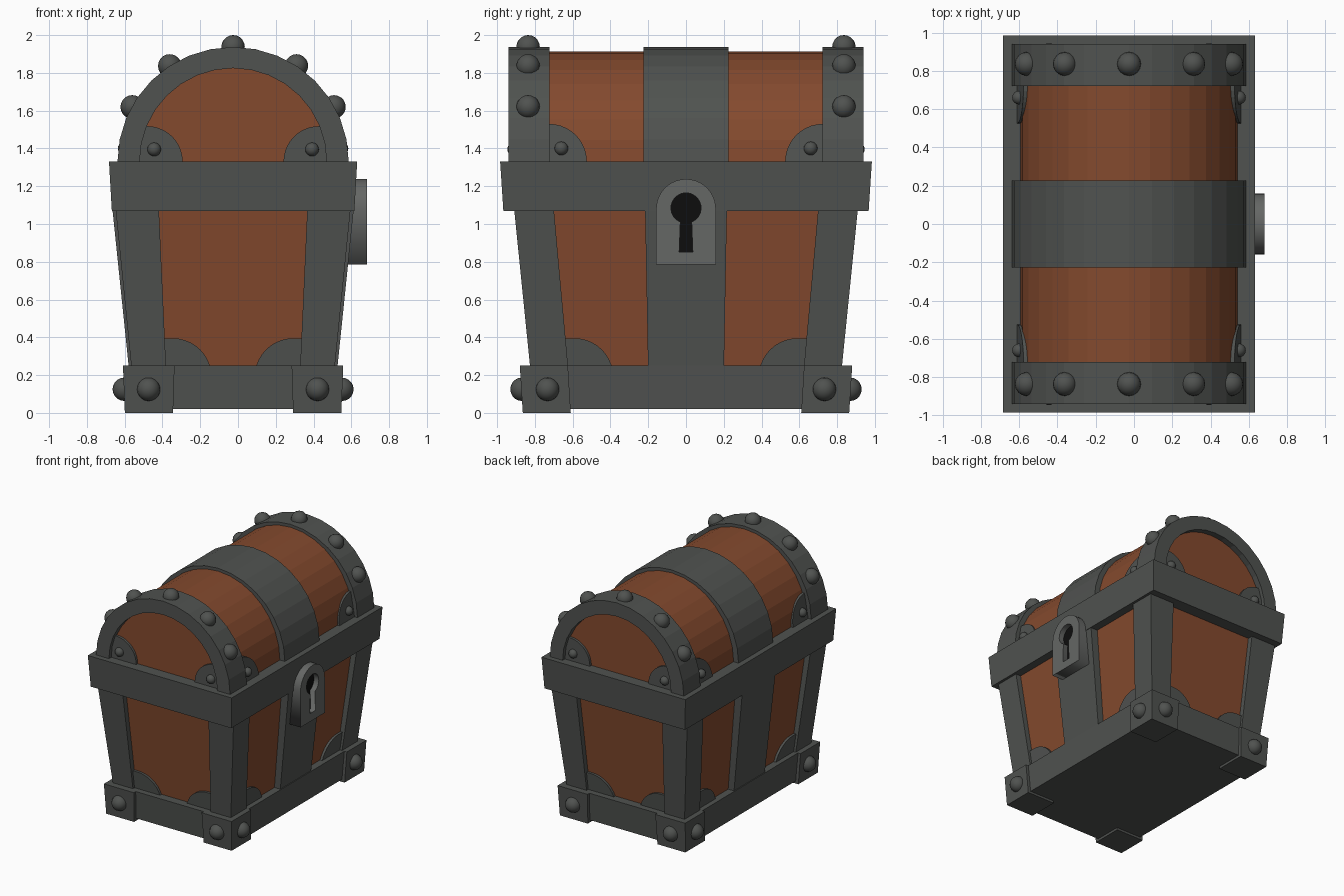
import bpy, bmesh
from math import sin, cos, pi, radians, atan2

if "Cube" in bpy.data.objects:
    bpy.data.objects.remove(bpy.data.objects["Cube"])

CX = -0.026  # chest centre in x (the lock sticks out on +x)


def material(name, col):
    m = bpy.data.materials.new(name)
    m.diffuse_color = (*col, 1)
    m.use_nodes = True
    m.node_tree.nodes["Principled BSDF"].inputs["Base Color"].default_value = m.diffuse_color
    return m


IRON = material("iron", (0.08, 0.085, 0.08))
STEEL = material("lock_steel", (0.13, 0.135, 0.13))
WOOD = material("wood", (0.23, 0.068, 0.027))
BLACK = material("keyhole_black", (0.004, 0.004, 0.004))


def finish(name, bm, mat, smooth=False):
    bmesh.ops.recalc_face_normals(bm, faces=bm.faces)
    for f in bm.faces:
        f.smooth = smooth
    me = bpy.data.meshes.new(name)
    bm.to_mesh(me)
    bm.free()
    me.materials.append(mat)
    ob = bpy.data.objects.new(name, me)
    ob.location.x = CX
    bpy.context.collection.objects.link(ob)
    return ob


def frustum(name, z0, low, z1, high, mat=IRON):
    """Tapered box; low and high are (xa, xb, ya, yb) rectangles."""
    bm = bmesh.new()
    for z, (xa, xb, ya, yb) in ((z0, low), (z1, high)):
        for x in (xa, xb):
            for y in (ya, yb):
                bm.verts.new((x, y, z))
    bmesh.ops.convex_hull(bm, input=bm.verts[:])
    bmesh.ops.dissolve_limit(bm, angle_limit=0.01, verts=bm.verts[:], edges=bm.edges[:])
    return finish(name, bm, mat)


def centred(x, y):
    return (-x, x, -y, y)


def prism(name, pts, place, d0, d1, mat=IRON):
    """Extrude a 2D profile from depth d0 to d1; place maps (u, v, d) to xyz."""
    bm = bmesh.new()
    a, b = ([bm.verts.new(place(u, v, d)) for u, v in pts] for d in (d0, d1))
    bm.faces.new(a)
    bm.faces.new(b)
    n = len(pts)
    for i in range(n):
        j = (i + 1) % n
        bm.faces.new((a[i], a[j], b[j], b[i]))
    return finish(name, bm, mat)


def arc(rx, rz, a0=0, a1=180, n=16, cu=0, cv=0):
    return [(cu + rx * cos(radians(a0 + (a1 - a0) * i / n)),
             cv + rz * sin(radians(a0 + (a1 - a0) * i / n))) for i in range(n + 1)]


def rivet(name, loc, r=0.062):
    bm = bmesh.new()
    bmesh.ops.create_uvsphere(bm, u_segments=16, v_segments=10, radius=r)
    bmesh.ops.translate(bm, vec=loc, verts=bm.verts)
    finish(name, bm, IRON, True)


def gusset(name, r, place, d1):
    prism(name, [(-0.06, 0)] + arc(r, r, 0, 90, 10) + [(-0.06, r)], place, -0.03, d1)


# Lower chest: wooden box, plinth and rim
frustum("wood_body", 0.1, centred(0.486, 0.77), 1.2, centred(0.587, 0.878), WOOD)
frustum("plinth", 0.02, centred(0.548, 0.838), 0.25, centred(0.56, 0.855))
frustum("rim", 1.07, centred(0.642, 0.967), 1.33, centred(0.657, 0.984))

# Lid: wooden half barrel and three iron bands
along_y = lambda u, v, d: (u, d, 1.33 + v)
prism("lid_wood", arc(0.567, 0.583), along_y, -0.89, 0.89, WOOD)
hoop = arc(0.612, 0.607) + arc(0.495, 0.495)[::-1]
prism("lid_front_band", hoop, along_y, -0.94, -0.722)
prism("lid_back_band", hoop, along_y, 0.722, 0.94)
prism("lid_middle_band", arc(0.612, 0.607), along_y, -0.226, 0.226)

for s in (-1, 1):
    # Middle strap on both long sides
    frustum("side_strap", 0.2, (s * 0.4, s * 0.548, -0.2, 0.2),
            1.1, (s * 0.4, s * 0.641, -0.217, 0.217))
    # Rivets over the lid end bands
    for ang in (28.5, 56.5, 90, 123.5, 151.5):
        rivet("lid_rivet", (0.608 * cos(radians(ang)), s * 0.836,
                            1.33 + 0.608 * sin(radians(ang))))

# Parts repeated at the four corners
for sx in (-1, 1):
    for sy in (-1, 1):
        frustum("corner_foot", 0, sorted((sx * 0.318, sx * 0.573)) + sorted((sy * 0.61, sy * 0.864)),
                0.25, sorted((sx * 0.31, sx * 0.583)) + sorted((sy * 0.625, sy * 0.88)))
        frustum("corner_post", 0.24, (sx * 0.355, sx * 0.538, sy * 0.624, sy * 0.825),
                1.08, (sx * 0.393, sx * 0.622, sy * 0.70, sy * 0.91))
        rivet("foot_end_rivet", (sx * 0.447, sy * 0.868, 0.125))
        rivet("foot_side_rivet", (sx * 0.576, sy * 0.733, 0.125))
        # Quarter-round plates in the lower panel corners
        gusset("lower_end_plate", 0.205,
               lambda u, v, d: (sx * (0.319 - u), sy * (0.779 + 0.098 * v + d), 0.19 + v), 0.02)
        gusset("lower_side_plate", 0.205,
               lambda u, v, d: (sx * (0.494 + 0.092 * v + d), sy * (0.59 - u), 0.19 + v), 0.02)
        # Quarter-round plates in the lid corners
        gusset("lid_end_plate", 0.188,
               lambda u, v, d: (sx * (0.455 - u), sy * (0.89 + d), 1.33 + v), 0.02)
        gusset("lid_side_plate", 0.2,
               lambda u, v, d: (sx * (0.56 - 0.17 * v + d), sy * (0.725 - u), 1.33 + v), 0.025)
        rivet("lid_end_plate_rivet", (sx * 0.418, sy * 0.91, 1.395), 0.036)
        rivet("lid_side_plate_rivet", (sx * 0.574, sy * 0.66, 1.40), 0.036)

# Lock plate: bridge outline with a keyhole through it
outline = [(-0.158, 0.785), (0.158, 0.785)] + arc(0.158, 0.158, 0, 180, 20, 0, 1.08)
keyhole = [(-0.036, 0.852), (0.036, 0.852)] + arc(0.08, 0.08, -68, 248, 20, 0, 1.085)
cu = bpy.data.curves.new("lock_profile", 'CURVE')
cu.dimensions, cu.fill_mode, cu.extrude = '2D', 'BOTH', 0.052
for pts in (outline, keyhole):
    sp = cu.splines.new('POLY')
    sp.points.add(len(pts) - 1)
    for p, (u, v) in zip(sp.points, pts):
        p.co = (u, v, 0, 1)
    sp.use_cyclic_u = True
cu.materials.append(STEEL)
lock = bpy.data.objects.new("lock_plate", cu)
lock.rotation_euler = (pi / 2, 0, pi / 2)
lock.location.x = 0.63
bpy.context.collection.objects.link(lock)
bpy.context.view_layer.objects.active = lock
lock.select_set(True)
bpy.ops.object.convert(target='MESH')
frustum("keyhole_back", 0.83, (0.62, 0.664, -0.1, 0.1), 1.18, (0.62, 0.664, -0.1, 0.1), BLACK)
